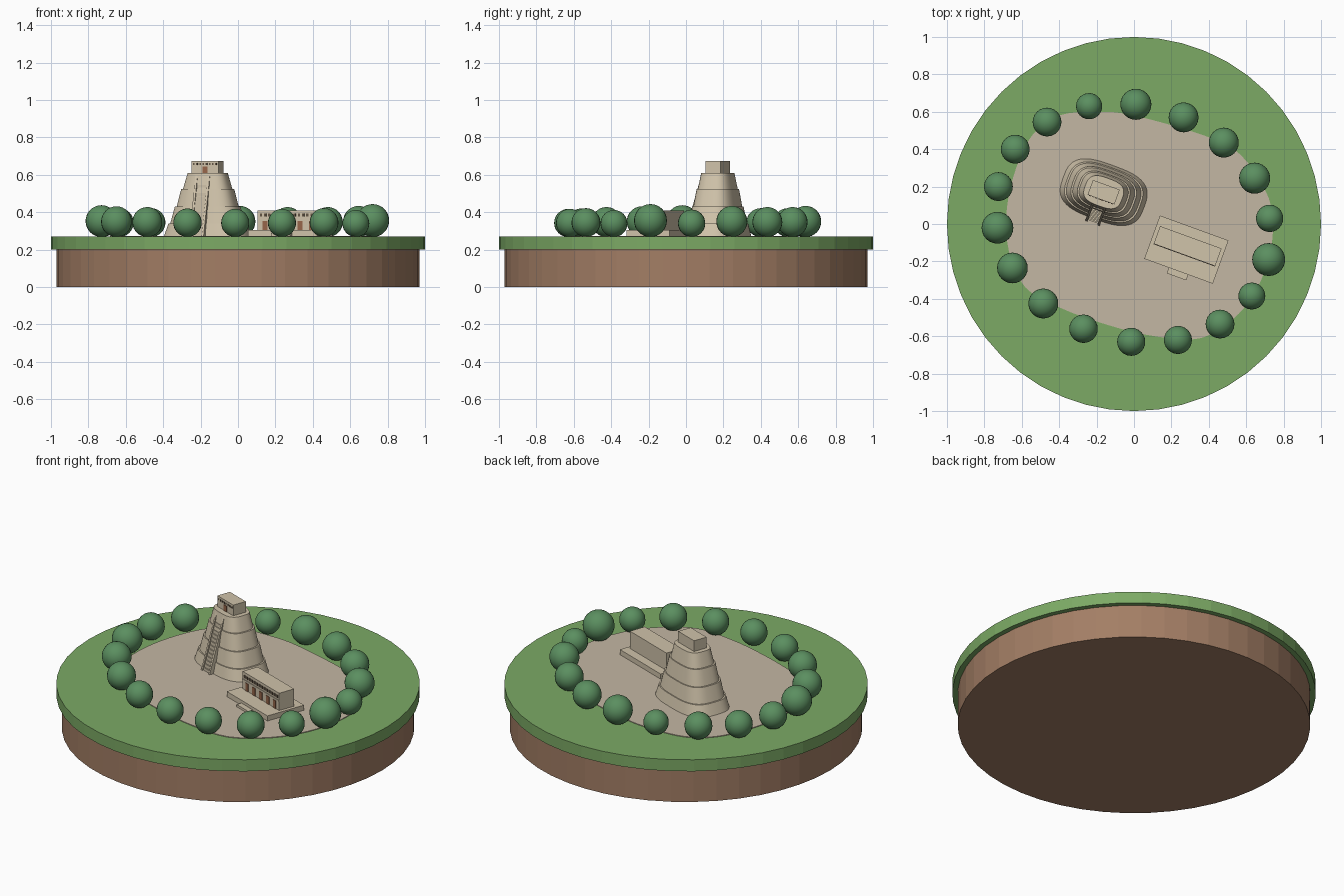
import bpy, bmesh, math
from mathutils import Matrix, Vector

if "Cube" in bpy.data.objects:
    bpy.data.objects.remove(bpy.data.objects["Cube"], do_unlink=True)


def make_material(name, red, green, blue):
    """Flat colour given as 8-bit display values, stored as linear ones."""
    def linear(c):
        c /= 255
        return c / 12.92 if c <= 0.04045 else ((c + 0.055) / 1.055) ** 2.4
    colour = (linear(red), linear(green), linear(blue), 1)
    mat = bpy.data.materials.new(name)
    mat.use_nodes = True
    mat.diffuse_color = colour
    node = mat.node_tree.nodes["Principled BSDF"]
    node.inputs["Base Color"].default_value = colour
    node.inputs["Roughness"].default_value = 0.9
    return mat


grass = make_material("grass green", 124, 170, 101)
earth = make_material("earth brown", 163, 126, 101)
paving = make_material("paving tan", 196, 183, 163)
stone = make_material("temple stone", 208, 195, 170)
foliage = make_material("foliage green", 91, 143, 96)
doorway = make_material("doorway brown", 150, 102, 74)
shadow = make_material("carving dark", 98, 84, 68)

# Both buildings share the same turn on the plaza
TURN = Matrix.Rotation(math.radians(-20), 4, "Z")
PYRAMID = Matrix.Translation((-0.162, 0.17, 0)) @ TURN
PALACE = Matrix.Translation((0.28, -0.137, 0)) @ TURN
GROUND = 0.27


def finish(name, bm, mat, place=Matrix()):
    bmesh.ops.recalc_face_normals(bm, faces=bm.faces)
    mesh = bpy.data.meshes.new(name)
    bm.to_mesh(mesh)
    bm.free()
    mesh.materials.append(mat)
    obj = bpy.data.objects.new(name, mesh)
    obj.matrix_world = place
    bpy.context.collection.objects.link(obj)
    return obj


def loft(name, rings, mat, place=Matrix()):
    """Skin a stack of equal rings and cap both ends."""
    bm = bmesh.new()
    loops = [[bm.verts.new(p) for p in ring] for ring in rings]
    for low, high in zip(loops, loops[1:]):
        for i in range(len(low)):
            j = (i + 1) % len(low)
            bm.faces.new((low[i], low[j], high[j], high[i]))
    bm.faces.new(loops[0][::-1])
    bm.faces.new(loops[-1])
    return finish(name, bm, mat, place)


def boxes(name, spans, mat, place):
    """One object from boxes given as (x0, x1, y0, y1, z0, z1)."""
    bm = bmesh.new()
    for x0, x1, y0, y1, z0, z1 in spans:
        size = Matrix.Diagonal((x1 - x0, y1 - y0, z1 - z0, 1))
        centre = Matrix.Translation(((x0 + x1) / 2, (y0 + y1) / 2, (z0 + z1) / 2))
        bmesh.ops.create_cube(bm, size=1, matrix=centre @ size)
    return finish(name, bm, mat, place)


def plates(name, count, pitch, width, y, z0, z1, mat, place, x=0):
    """A centred row of thin plates on a wall facing the front."""
    spans = []
    for i in range(count):
        mid = x + (i - (count - 1) / 2) * pitch
        spans.append((mid - width / 2, mid + width / 2, y - 0.003, y + 0.002, z0, z1))
    return boxes(name, spans, mat, place)


def oval(a, b, z, power=2, sides=48):
    def bulge(v):
        return math.copysign(abs(v) ** (2 / power), v)
    angles = [math.tau * i / sides for i in range(sides)]
    return [(a * bulge(math.cos(t)), b * bulge(math.sin(t)), z) for t in angles]


def side_prism(name, profile, x0, x1, mat, place):
    """Extrude a (y, z) profile along x."""
    return loft(name, [[(x, y, z) for y, z in profile] for x in (x0, x1)], mat, place)


# Round island of earth with an overhanging lawn
loft("earth_base", [oval(0.97, 0.97, 0), oval(0.97, 0.97, 0.2)], earth)
loft("lawn", [oval(1, 1, 0.2), oval(1, 1, GROUND)], grass)

# Paved clearing with a smooth irregular outline
outline = [Vector(p) for p in (
    (-0.2, 0.6), (0, 0.58), (0.37, 0.475), (0.57, 0.37), (0.72, 0.14),
    (0.74, -0.08), (0.68, -0.3), (0.56, -0.48), (0.36, -0.61), (0.11, -0.6),
    (-0.14, -0.54), (-0.39, -0.45), (-0.58, -0.34), (-0.67, -0.14),
    (-0.68, 0.08), (-0.63, 0.3), (-0.54, 0.48), (-0.4, 0.58))]
smooth = []
for i in range(len(outline)):
    a, b, c, d = (outline[(i + k) % len(outline)] for k in (-1, 0, 1, 2))
    for t in (0, 0.25, 0.5, 0.75):
        smooth.append(b + (c - a) * t / 2 + (a - b * 2.5 + c * 2 - d / 2) * t ** 2
                      + (b * 1.5 - a / 2 - c * 1.5 + d / 2) * t ** 3)
loft("paved_clearing", [[(p.x, p.y, z) for p in smooth] for z in (GROUND, 0.274)], paving)

# Ring of round trees: x, y, radius
trees = (
    (0.01, 0.64, 0.083), (0.265, 0.57, 0.08), (0.48, 0.435, 0.08),
    (0.645, 0.245, 0.083), (0.725, 0.03, 0.073), (0.72, -0.19, 0.088),
    (0.63, -0.385, 0.072), (0.46, -0.535, 0.077), (0.235, -0.62, 0.075),
    (-0.015, -0.63, 0.075), (-0.27, -0.56, 0.076), (-0.485, -0.425, 0.08),
    (-0.65, -0.235, 0.082), (-0.73, -0.02, 0.085), (-0.725, 0.2, 0.077),
    (-0.635, 0.4, 0.077), (-0.465, 0.545, 0.077), (-0.24, 0.63, 0.07))
for x, y, r in trees:
    bm = bmesh.new()
    bmesh.ops.create_uvsphere(bm, u_segments=24, v_segments=16, radius=r)
    for face in bm.faces:
        face.smooth = True
    finish("tree", bm, foliage, Matrix.Translation((x, y, GROUND + r * 0.97)))

# Tiered oval pyramid: each tier slopes in, then steps back on a ledge
levels = (GROUND, 0.34, 0.43, 0.525, 0.61)
rings = []
for n, (low, high) in enumerate(zip(levels, levels[1:])):
    for z, inset in ((low, n / 4), (high, (n + 0.72) / 4)):
        rings.append(oval(0.232 - 0.137 * inset, 0.152 - 0.08 * inset, z, 3))
pyramid = loft("pyramid_tiers", rings, stone, PYRAMID)
bpy.ops.object.select_all(action="DESELECT")
pyramid.select_set(True)
bpy.context.view_layer.objects.active = pyramid
bpy.ops.object.shade_smooth_by_angle(angle=math.radians(20))

# Steep stair with a sloping wall on each side
STEPS, FOOT, HEAD, TOP = 16, -0.168, -0.065, 0.61
profile = [(0, TOP), (0, GROUND), (FOOT, GROUND)]
for i in range(STEPS):
    z = GROUND + (TOP - GROUND) * (i + 1) / STEPS
    for k in (i, i + 1):
        profile.append((FOOT + (HEAD - FOOT) * k / STEPS, z))
side_prism("pyramid_stair", profile, -0.03, 0.03, stone, PYRAMID)
wall = [(0, GROUND), (FOOT - 0.01, GROUND), (HEAD - 0.01, TOP), (0, TOP)]
for side in (-1, 1):
    side_prism("stair_wall", wall, side * 0.029, side * 0.041, stone, PYRAMID)

# Small temple on the summit
boxes("summit_temple", [(-0.076, 0.076, -0.042, 0.042, TOP - 0.01, 0.675)], stone, PYRAMID)
plates("summit_door", 1, 0, 0.028, -0.042, TOP, 0.645, doorway, PYRAMID)
plates("summit_carvings", 8, 0.018, 0.008, -0.042, 0.652, 0.662, shadow, PYRAMID)

# Long palace on a low platform with a front step
boxes("palace_platform", [(-0.195, 0.195, -0.123, 0.123, GROUND, 0.305)], stone, PALACE)
boxes("palace_step", [(-0.055, 0.055, -0.155, -0.12, GROUND, 0.288)], stone, PALACE)
FRONT = -0.03
boxes("palace_hall", [(-0.175, 0.175, FRONT, 0.07, 0.3, 0.41)], stone, PALACE)
plates("palace_doors", 5, 0.066, 0.028, FRONT, 0.305, 0.352, doorway, PALACE)
plates("palace_moulding", 1, 0, 0.35, FRONT, 0.36, 0.366, stone, PALACE)
plates("palace_carvings", 14, 0.024, 0.012, FRONT, 0.377, 0.393, shadow, PALACE)
